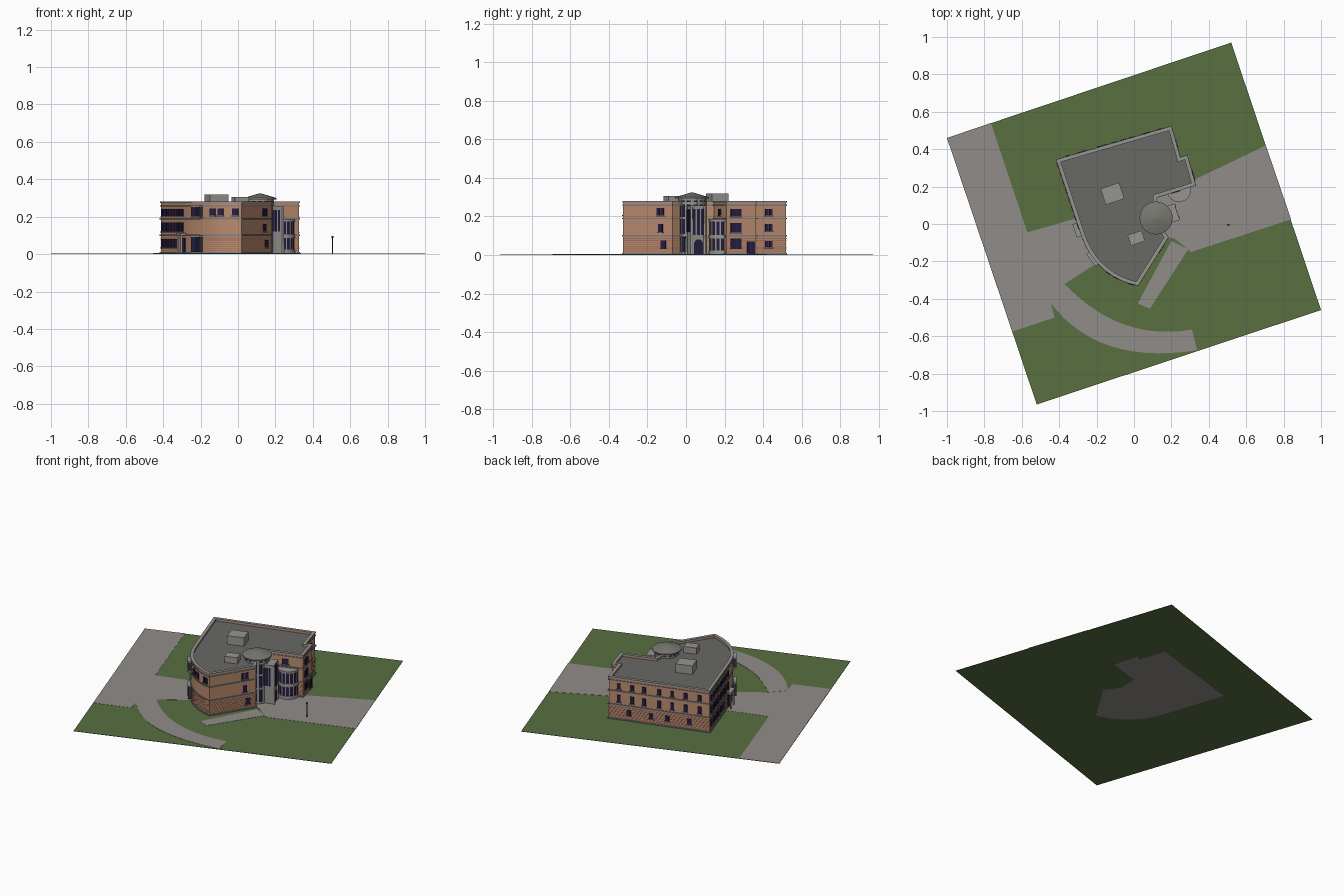
import bpy, bmesh
from math import sin, cos, pi, radians, atan2
from mathutils import Vector

if "Cube" in bpy.data.objects:
    bpy.data.objects.remove(bpy.data.objects["Cube"])

TILT = radians(18.5)  # whole site is turned by this angle


def material(name, r, g, b):
    m = bpy.data.materials.new(name)
    m.use_nodes = True
    m.diffuse_color = (r, g, b, 1)
    m.node_tree.nodes["Principled BSDF"].inputs["Base Color"].default_value = (r, g, b, 1)
    return m


BRICK = material("tan brick", .50, .26, .16)
COURSE = material("red brick course", .38, .17, .11)
STONE = material("pale stone", .31, .30, .28)
TRIM = material("blue grey trim", .20, .22, .25)
ROOF = material("roof grey", .14, .14, .13)
CONE = material("cone roof grey", .19, .19, .17)
PAVING = material("paving", .28, .265, .25)
GRASS = material("grass", .10, .16, .052)
GLASS = material("dark violet glass", .02, .012, .06)
FRAME = material("dark frame", .035, .035, .045)


def finish(name, bm, mats):
    bmesh.ops.recalc_face_normals(bm, faces=bm.faces)
    me = bpy.data.meshes.new(name)
    bm.to_mesh(me)
    bm.free()
    for m in mats:
        me.materials.append(m)
    ob = bpy.data.objects.new(name, me)
    bpy.context.collection.objects.link(ob)
    return ob


def prism(name, pts, z0, z1, side, top=None):
    """Extrude a plan outline; the upper face may have its own colour."""
    bm = bmesh.new()
    base = bm.faces.new([bm.verts.new((p[0], p[1], z0)) for p in pts])
    ext = bmesh.ops.extrude_face_region(bm, geom=[base], use_keep_orig=True)["geom"]
    bmesh.ops.translate(bm, vec=(0, 0, z1 - z0), verts=[v for v in ext if isinstance(v, bmesh.types.BMVert)])
    for f in ext:
        if isinstance(f, bmesh.types.BMFace):
            f.material_index = 1
    return finish(name, bm, [side, top or side])


def outset(pts, d):
    """Move a counter-clockwise outline outwards by d."""
    out = []
    for i, p in enumerate(pts):
        a, b = (p - pts[i - 1]).normalized(), (pts[(i + 1) % len(pts)] - p).normalized()
        n1, n2 = Vector((a.y, -a.x)), Vector((b.y, -b.x))
        out.append(p + (n1 + n2) * d / max(.4, 1 + n1.dot(n2)))
    return out


def ring(name, outer, inner, z0, z1, mat):
    bm = bmesh.new()
    rows = [[bm.verts.new((p.x, p.y, z)) for p in pts]
            for pts, z in ((outer, z0), (outer, z1), (inner, z1), (inner, z0))]
    n = len(outer)
    for k in range(4):
        for i in range(n):
            j = (i + 1) % n
            bm.faces.new((rows[k][i], rows[k][j], rows[k - 3][j], rows[k - 3][i]))
    return finish(name, bm, [mat])


def block(name, x, y, sx, sy, z0, z1, angle, side, top=None):
    u, v = Vector((cos(angle), sin(angle))), Vector((-sin(angle), cos(angle)))
    c = Vector((x, y))
    pts = [c + u * sx * a + v * sy * b for a, b in ((-.5, -.5), (.5, -.5), (.5, .5), (-.5, .5))]
    return prism(name, pts, z0, z1, side, top)


def lathe(name, x, y, r0, r1, z0, z1, mat, sides=32):
    bm = bmesh.new()
    bmesh.ops.create_cone(bm, cap_ends=True, segments=sides, radius1=r0, radius2=r1, depth=z1 - z0)
    bmesh.ops.translate(bm, vec=(x, y, (z0 + z1) / 2), verts=bm.verts)
    return finish(name, bm, [mat])


def curve(t):
    a, b, c = Vector((-.278, -.06)), Vector((-.201, -.277)), Vector((.02, -.326))
    return a * (1 - t) ** 2 + b * 2 * t * (1 - t) + c * t * t


def window(p, direction, w, z0, z1, name="window", sill=True):
    ang = atan2(direction.y, direction.x)
    block(name, p.x, p.y, w, .012, z0, z1, ang, GLASS)
    if sill:
        block("sill", p.x, p.y, w + .008, .018, z0 - .005, z0, ang, STONE)
    if w > .03:
        block("mullion", p.x, p.y, .003, .015, z0, z1, ang, FRAME)


def wall_windows(a, b, spots, w, z0, z1):
    for t in spots:
        window(a.lerp(b, t), b - a, w, z0, z1)


# Site: lawn and paved areas
prism("lawn", [(-1, .46), (-.52, -.965), (1, -.46), (.52, .97)], .001, .003, GRASS)
prism("west_road", [(-1, .46), (-.65, -.575), (-.425, -.50), (-.445, -.42), (-.37, -.32),
                    (-.2, -.21), (-.1, 0), (-.31, .03), (-.57, -.045), (-.765, .54)], .002, .004, PAVING)
prism("east_plaza", [(.12, .14), (.705, .42), (.84, .025), (.305, -.15), (.22, -.08), (.1, -.05)], .002, .0042, PAVING)
prism("south_walk", [(.02, -.425), (.085, -.453), (.29, -.135), (.2, -.09)], .002, .0045, PAVING)


def bend(a, b, c, n=14):
    a, b, c = Vector(a), Vector(b), Vector(c)
    return [a * (1 - t) ** 2 + b * 2 * t * (1 - t) + c * t * t for t in (i / n for i in range(n + 1))]


prism("curved_walk", bend((-.455, -.41), (-.2, -.76), (.337, -.675)) +
      bend((.31, -.565), (-.08, -.63), (-.37, -.32)), .002, .0047, PAVING)

# Building outline, counter-clockwise from the north west corner
NW, SOUTH, SE = Vector((-.412, .342)), Vector((.02, -.326)), Vector((.18, -.07))
INNER, WING_S, WING_N = Vector((.118, .144)), Vector((.326, .209)), Vector((.283, .364))
NOTCH, NE = Vector((.245, .352)), Vector((.198, .519))
PLAN = [NW] + [curve(i / 16) for i in range(17)] + [SE, Vector((.12, .01)), INNER, WING_S, WING_N, NOTCH, NE]

# Main walls, brick courses on the ground storey, stone bands and parapet
prism("floor_slab", outset(PLAN, .002), 0, .004, PAVING)
prism("main_walls", PLAN, .004, .264, BRICK, ROOF)
for i in range(7):
    z = .018 + i * .011
    ring("brick_course", outset(PLAN, .0012), outset(PLAN, -.004), z, z + .004, COURSE)
for z0, z1, d in ((.004, .011, .005), (.097, .104, .005), (.186, .193, .005), (.255, .261, .004)):
    ring("wall_band", outset(PLAN, d), outset(PLAN, -.004), z0, z1, TRIM)
ring("parapet", PLAN, outset(PLAN, -.014), .258, .275, BRICK)
ring("parapet_cap", outset(PLAN, .004), outset(PLAN, -.016), .273, .28, STONE)

# Windows by wall
WEST_END = curve(0)
row = [.07 + i * .115 for i in range(8)]
wall_windows(NW, WEST_END, row, .026, .205, .24)
wall_windows(NW, WEST_END, row, .026, .12, .17)
wall_windows(NW, WEST_END, row[:6], .026, .035, .08)
wall_windows(SOUTH, SE, [.72, .80], .017, .205, .243)
wall_windows(SOUTH, SE, [.76], .026, .12, .16)
wall_windows(SOUTH, SE, [.82], .03, .035, .075)
for z0, z1 in ((.2, .24), (.118, .165), (.035, .085)):
    wall_windows(WING_S, WING_N, [.32], .055, z0, z1)
wall_windows(WING_S, WING_N, [.82], .04, .006, .07)
for z0, z1 in ((.205, .238), (.125, .16), (.04, .072)):
    wall_windows(NOTCH, NE, [.4, .52], .016, z0, z1)
wall_windows(INNER, WING_S, [.5], .04, .205, .238)
wall_windows(NE, NW, [.1, .23, .35, .5, .63, .76, .9], .022, .205, .24)
wall_windows(NE, NW, [.1, .23, .35, .5, .63, .76, .9], .022, .12, .165)
wall_windows(NE, NW, [.2, .42, .58, .8], .026, .04, .075)
for t in (.6, .72, .92):
    window(curve(t), curve(t + .02) - curve(t - .02), .034, .207, .243)

# Projecting stair glazing on the curved wall
mid, run = curve(.32), curve(.42) - curve(.22)
turn = atan2(run.y, run.x)
along, outward = run.normalized(), Vector((run.y, -run.x)).normalized()
for z0, z1 in ((.012, .092), (.2, .252)):
    block("stair_glazing", mid.x, mid.y, .07, .036, z0, z1, turn, GLASS)
    for s in (-.035, -.012, .012, .035):
        c = mid + along * s
        block("stair_post", c.x, c.y, .004, .04, z0, z1, turn, FRAME)
for z in (.092, .19, .252):
    block("stair_ledge", mid.x, mid.y, .08, .042, z, z + .008, turn, STONE)

# West porch with posts
porch = NW.lerp(WEST_END, .92)
west_dir = (WEST_END - NW).normalized()
west_out = Vector((west_dir.y, -west_dir.x))
wturn = atan2(west_dir.y, west_dir.x)
block("west_porch_roof", porch.x, porch.y, .075, .06, .1, .112, wturn, STONE)
window(porch, west_dir, .05, .006, .085, "west_door", False)
for s in (-.03, .03):
    c = porch + west_dir * s + west_out * .024
    lathe("porch_post", c.x, c.y, .005, .005, .004, .1, STONE, 12)

# Round glazed tower with cone roof
TX, TY = .118, .032
lathe("tower_glass", TX, TY, .07, .07, .004, .292, GLASS)
for i in range(14):
    a = 2 * pi * i / 14
    block("tower_pilaster", TX + .069 * cos(a), TY + .069 * sin(a), .01, .012, .004, .292, a, STONE)
for z, h in ((.004, .012), (.097, .012), (.186, .012), (.262, .012), (.284, .01)):
    lathe("tower_band", TX, TY, .073, .073, z, z + h, STONE)
lathe("tower_eave", TX, TY, .088, .088, .293, .3, STONE)
lathe("tower_cone", TX, TY, .088, .004, .3, .325, CONE)

# Tall entrance portal beside the tower, facing east
PX, PY = .19, .052
east, north = Vector((cos(TILT), sin(TILT))), Vector((-sin(TILT), cos(TILT)))
block("portal_body", PX, PY, .075, .08, .004, .25, TILT, STONE, ROOF)
block("portal_cap", PX, PY, .084, .092, .25, .258, TILT, STONE)
face = Vector((PX, PY)) + east * .037
for s in (-.026, 0, .026):
    c = face + north * s
    window(c, north, .016, .105, .24, "portal_glazing", False)
bm = bmesh.new()  # arched doorway plate
arch = [(-.024, .005), (.024, .005)] + [(.024 * cos(i * pi / 12), .058 + .024 * sin(i * pi / 12)) for i in range(13)]
door = bm.faces.new([bm.verts.new((*(face + east * .004 + north * s), z)) for s, z in arch])
finish("arched_door", bm, [GLASS])
for s in (-.036, .036):
    c = face + north * s
    lathe("portal_column", c.x + .004, c.y, .007, .006, .004, .25, STONE, 12)
for s in (-.016, 0, .016):
    c = Vector((PX, PY)) + east * s - north * .04
    window(c, east, .01, .12, .235, "portal_side_glazing", False)

# Half-round bay on the wing
BX, BY = .24, .182
lathe("bay_glass", BX, BY, .06, .06, .004, .178, GLASS)
for i in range(9):
    a = TILT + pi + pi * i / 8
    block("bay_post", BX + .059 * cos(a), BY + .059 * sin(a), .008, .007, .004, .178, a, STONE)
for z, h in ((.004, .02), (.085, .02), (.174, .012)):
    lathe("bay_band", BX, BY, .064, .064, z, z + h, STONE)

# Rooftop plant boxes
block("large_roof_unit", -.115, .162, .105, .09, .26, .32, TILT, STONE)
block("small_roof_unit", .012, -.075, .08, .06, .26, .305, TILT, STONE)

# Plaza lamp
lathe("lamp_post", .505, -.005, .003, .002, .004, .088, FRAME, 8)
lathe("lamp_head", .505, -.005, .004, .006, .086, .097, FRAME, 8)

# Smooth the round parts, keep edges sharp
bpy.ops.object.select_all(action='DESELECT')
for ob in bpy.context.scene.objects:
    if ob.type == 'MESH' and ob.name.startswith(("tower_glass", "tower_band", "tower_eave", "tower_cone",
                                                 "bay_glass", "bay_band", "main_walls", "portal_column")):
        ob.select_set(True)
        bpy.context.view_layer.objects.active = ob
bpy.ops.object.shade_smooth_by_angle(angle=radians(25))
